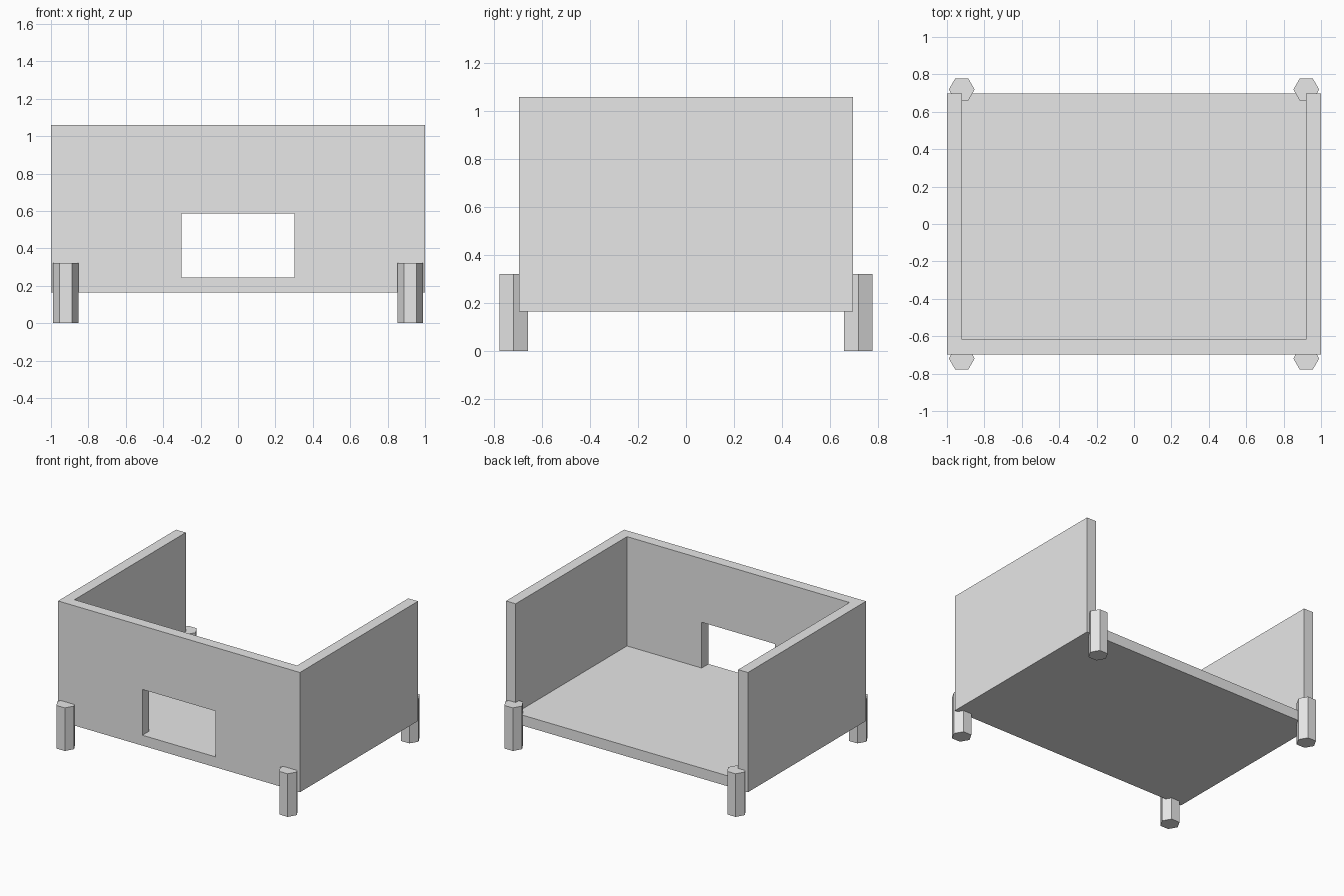
import bpy
import math

cube = bpy.data.objects.get("Cube")
if cube:
    bpy.data.objects.remove(cube, do_unlink=True)

# Single plain grey
grey = bpy.data.materials.new("plain_grey")
grey.use_nodes = True
colour = (0.8, 0.8, 0.8, 1.0)
grey.diffuse_color = colour
grey.node_tree.nodes["Principled BSDF"].inputs["Base Color"].default_value = colour

WIDTH, HALF_DEPTH, WALL = 1.0, 0.697, 0.08
BOTTOM, FLOOR, TOP = 0.165, 0.243, 1.06


def box(name, low, high):
    """Box between two opposite corners."""
    centre = [(a + b) / 2 for a, b in zip(low, high)]
    bpy.ops.mesh.primitive_cube_add(size=1, location=centre)
    obj = bpy.context.object
    obj.name = name
    obj.scale = [b - a for a, b in zip(low, high)]
    bpy.ops.object.transform_apply(location=True, rotation=False, scale=True)
    obj.data.materials.append(grey)
    return obj


def cut(target, cutter):
    """Subtract the cutter, then discard it."""
    cutter.hide_render = True
    mod = target.modifiers.new("cut", 'BOOLEAN')
    mod.operation = 'DIFFERENCE'
    mod.solver = 'EXACT'
    mod.object = cutter
    bpy.context.view_layer.objects.active = target
    bpy.ops.object.modifier_apply(modifier=mod.name)
    bpy.data.objects.remove(cutter, do_unlink=True)


# Tray: floor with front and side walls, open at the top and back
tray = box("tray_body", (-WIDTH, -HALF_DEPTH, BOTTOM), (WIDTH, HALF_DEPTH, TOP))
cut(tray, box("cavity_cutter", (WALL - WIDTH, WALL - HALF_DEPTH, FLOOR),
              (WIDTH - WALL, 1, TOP + 1)))

# Front opening, level with the floor
cut(tray, box("opening_cutter", (-0.302, -1, FLOOR), (0.302, 0, 0.585)))

# Hexagonal legs at the four corners
LEG_HEIGHT = 0.322
for x_name, sx in (("left", 1), ("right", -1)):
    for y_name, sy in (("front", -1), ("back", 1)):
        bpy.ops.mesh.primitive_cylinder_add(
            vertices=6, radius=0.069, depth=LEG_HEIGHT,
            location=(sx * 0.921, sy * 0.719, LEG_HEIGHT / 2),
            rotation=(0, 0, math.radians(30)))
        leg = bpy.context.object
        leg.name = f"{y_name}_{x_name}_leg"
        leg.data.materials.append(grey)
